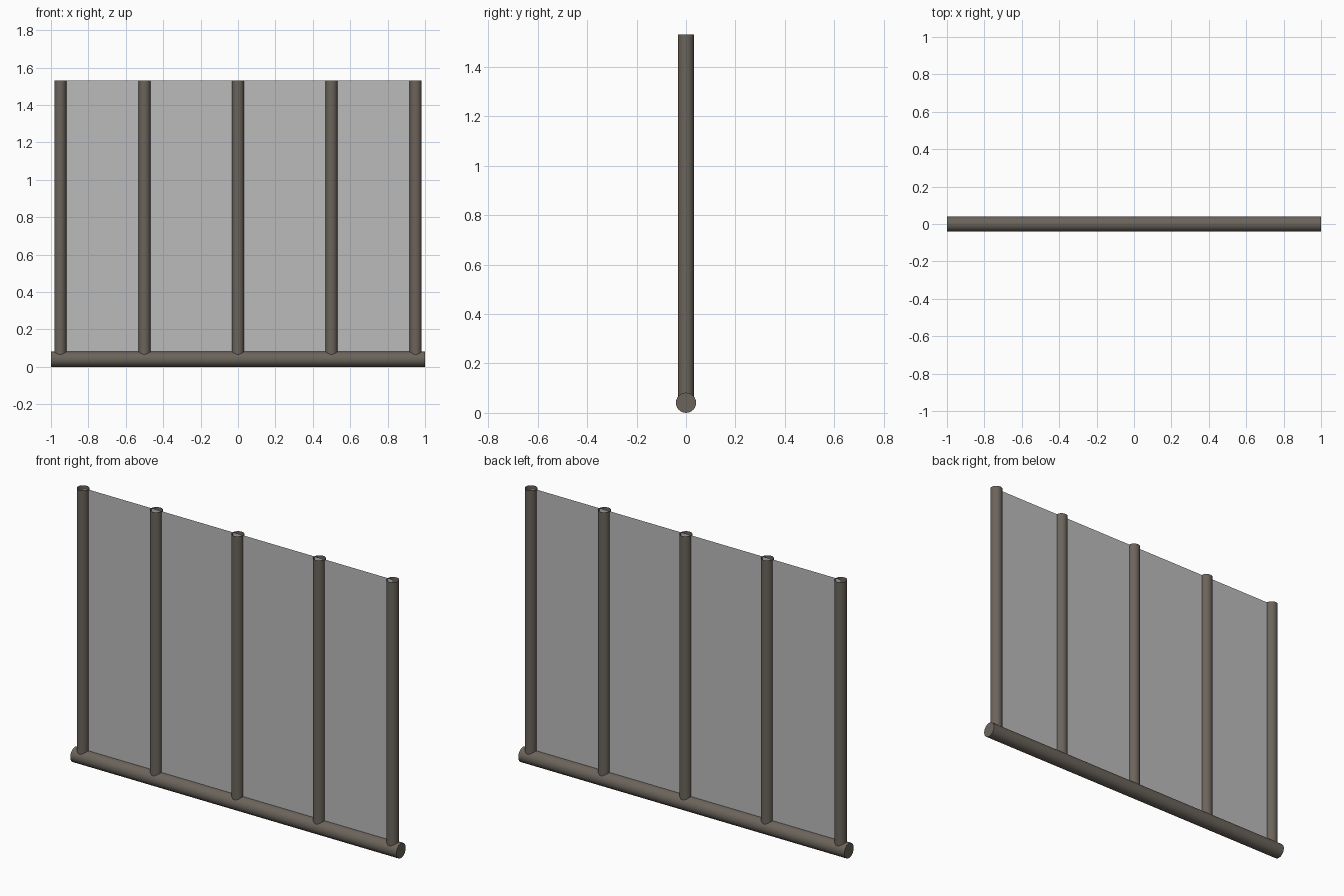
import bpy, math

if "Cube" in bpy.data.objects:
    bpy.data.objects.remove(bpy.data.objects["Cube"])

def material(name, color):
    m = bpy.data.materials.new(name)
    m.diffuse_color = color
    m.use_nodes = True
    m.node_tree.nodes["Principled BSDF"].inputs["Base Color"].default_value = m.diffuse_color
    return m

metal = material("dark bronze metal", (0.147, 0.127, 0.105, 1.0))
glass = material("grey glass", (0.5, 0.5, 0.5, 0.7))

RAIL_R, POST_R, TOP = 0.041, 0.032, 1.53
POSTS = (-0.95, -0.5, 0.0, 0.5, 0.95)

def tube(name, radius, length, loc, rot=(0, 0, 0), cap='NOTHING'):
    bpy.ops.mesh.primitive_cylinder_add(vertices=24, radius=radius, depth=length,
                                        end_fill_type=cap, location=loc, rotation=rot)
    ob = bpy.context.object
    ob.name = name
    ob.data.materials.append(metal)
    bpy.ops.object.shade_smooth_by_angle(angle=math.radians(40))

# bottom rail, closed at both ends
tube("bottom_rail", RAIL_R, 2.0, (0, 0, RAIL_R), (0, math.pi / 2, 0), 'NGON')

# upright posts: open tubes rising from the rail
for i, x in enumerate(POSTS):
    tube(f"post_{i + 1}", POST_R, TOP - RAIL_R, (x, 0, (TOP + RAIL_R) / 2))

# flat glass panes between the post centres
for i, (a, b) in enumerate(zip(POSTS, POSTS[1:])):
    mesh = bpy.data.meshes.new(f"glass_pane_{i + 1}")
    mesh.from_pydata([(a, 0, RAIL_R), (b, 0, RAIL_R), (b, 0, TOP), (a, 0, TOP)],
                     [], [(0, 1, 2, 3)])
    mesh.materials.append(glass)
    bpy.context.collection.objects.link(bpy.data.objects.new(mesh.name, mesh))
